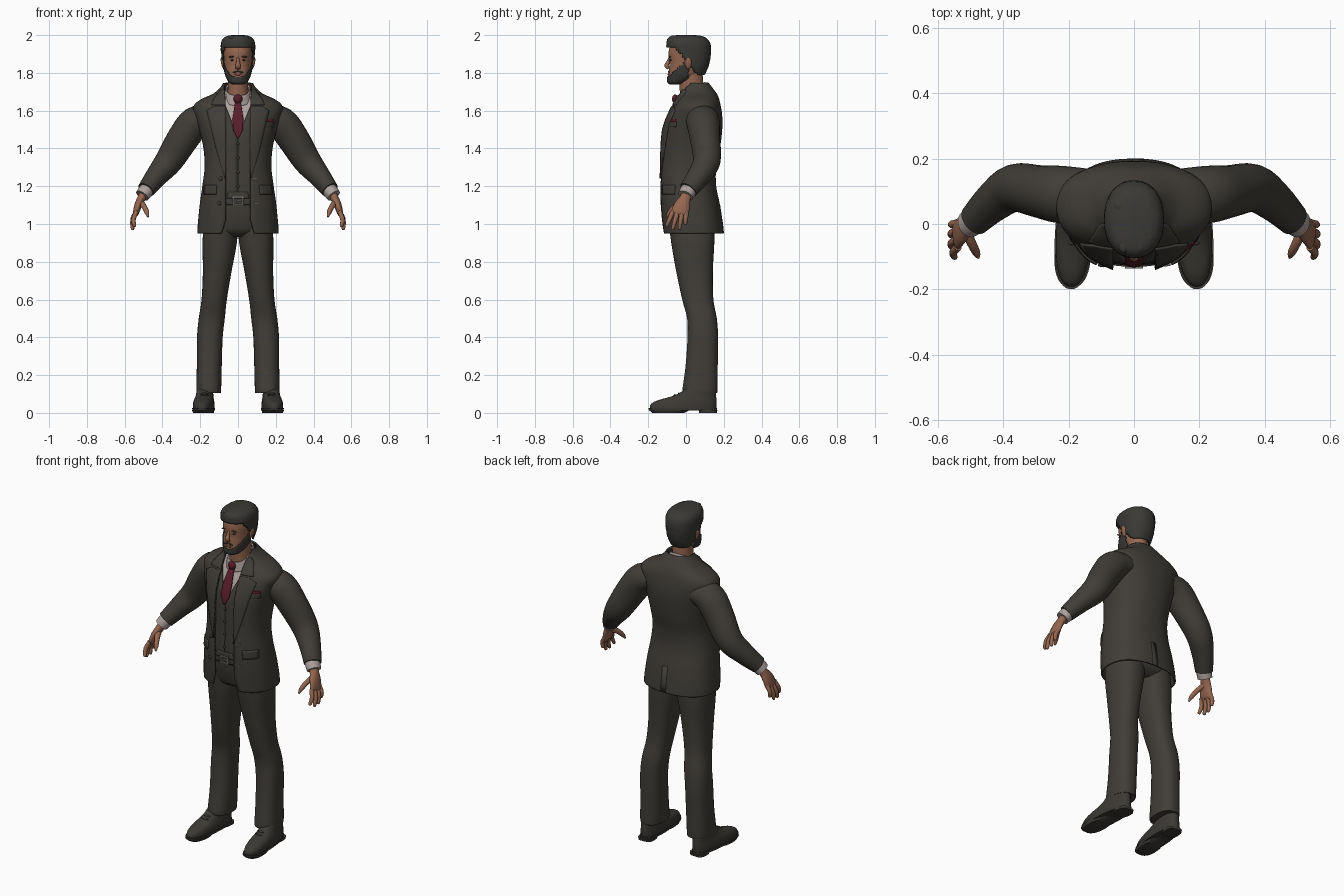
import bpy, bmesh, math, random
from mathutils import Vector, Matrix

if "Cube" in bpy.data.objects:
    bpy.data.objects.remove(bpy.data.objects["Cube"])
random.seed(3)

def mat(name, c):
    m = bpy.data.materials.new(name)
    m.diffuse_color = (*c, 1)
    m.use_nodes = True
    m.node_tree.nodes["Principled BSDF"].inputs["Base Color"].default_value = m.diffuse_color
    return m

SUIT = mat("charcoal_wool", (0.052, 0.047, 0.039))
SHOE = mat("dark_leather", (0.045, 0.041, 0.035))
HAIR = mat("dark_hair", (0.042, 0.041, 0.037))
SKIN = mat("skin", (0.30, 0.135, 0.08))
LIP = mat("lips", (0.22, 0.085, 0.06))
SHIRT = mat("shirt", (0.42, 0.36, 0.34))
TIE = mat("burgundy", (0.10, 0.012, 0.025))
METAL = mat("grey_metal", (0.18, 0.18, 0.17))

def finish(name, bm, m, mirror=False, thick=0):
    bmesh.ops.recalc_face_normals(bm, faces=bm.faces)
    me = bpy.data.meshes.new(name)
    bm.to_mesh(me)
    bm.free()
    me.materials.append(m)
    ob = bpy.data.objects.new(name, me)
    bpy.context.collection.objects.link(ob)
    if thick:
        s = ob.modifiers.new("thickness", 'SOLIDIFY')
        s.thickness, s.offset = thick, 0
    if mirror:
        ob.modifiers.new("mirror", 'MIRROR')
    return ob

def dense(rows, m=4):
    """Smoothly interpolate rows of numbers."""
    out = []
    for i in range(len(rows) - 1):
        p = [rows[max(0, min(len(rows) - 1, i + k))] for k in (-1, 0, 1, 2)]
        for j in range(m):
            t = j / m
            out.append(tuple(0.5 * (2*b + (c-a)*t + (2*a-5*b+4*c-d)*t*t + (3*b-a-3*c+d)*t**3)
                             for a, b, c, d in zip(*p)))
    return out + [tuple(rows[-1])]

def skin_rings(bm, rings, closed, cap):
    vs = [[bm.verts.new(p) for p in r] for r in rings]
    n = len(vs[0])
    for a, b in zip(vs, vs[1:]):
        for i in range(n if closed else n - 1):
            k = (i + 1) % n
            bm.faces.new((a[i], a[k], b[k], b[i]))
    if cap:
        bm.faces.new(vs[0])
        bm.faces.new(vs[-1])

def spow(v, e):
    return math.copysign(abs(v) ** e, v)

def loft(name, rows, m, e=0.85, n=40, gap=None, tilt=0, keep=None, mirror=False, thick=0, sub=4, rough=0):
    """Stack of horizontal rings (z, cx, rx, y_front, y_back); gap(z) opens the front."""
    rings = []
    for z, cx, rx, yf, yb in dense(rows, sub):
        g = max(0.0005, min(0.93, gap(z) / rx)) if gap else 0
        t0 = math.asin(g ** (1 / e)) if gap else 0
        yc, ry, ring = (yf + yb) / 2, (yb - yf) / 2, []
        for i in range(n):
            t = t0 + (2 * math.pi - 2 * t0) * i / (n - 1 if gap else n)
            q = 1 + random.uniform(-rough, rough)
            y = -ry * spow(math.cos(t), e) * q
            ring.append((cx + rx * q * spow(math.sin(t), e), yc + y, z + tilt * y))
        rings.append(ring)
    bm = bmesh.new()
    skin_rings(bm, rings, not gap, not gap)
    if keep:
        bad = [f for f in bm.faces if not keep(f.calc_center_median())]
        bmesh.ops.delete(bm, geom=bad, context='FACES')
    return finish(name, bm, m, mirror, thick)

def tube(name, rows, m, n=20, sub=4, mirror=True):
    """Swept tube through (x, y, z, radius, radius along y)."""
    d, rings = dense(rows, sub), []
    for i, r in enumerate(d):
        t = (Vector(d[min(i+1, len(d)-1)][:3]) - Vector(d[max(i-1, 0)][:3])).normalized()
        v = (Vector((0, 1, 0)) - t * t.y).normalized()
        u = t.cross(v)
        rings.append([Vector(r[:3]) + u * r[3] * math.cos(a) + v * r[4] * math.sin(a)
                      for a in (2 * math.pi * k / n for k in range(n))])
    bm = bmesh.new()
    skin_rings(bm, rings, True, True)
    return finish(name, bm, m, mirror)

def ball(name, loc, scale, m, mirror=False, rot=0):
    bm = bmesh.new()
    mx = Matrix.Translation(loc) @ Matrix.Rotation(rot, 4, 'Y') @ Matrix.Diagonal((*scale, 1))
    bmesh.ops.create_uvsphere(bm, u_segments=18, v_segments=10, radius=1, matrix=mx)
    return finish(name, bm, m, mirror)

# ---- Jacket, waistcoat and shirt share one torso profile ----
TORSO = [(.95, 0, .210, -.120, .195), (1.0, 0, .208, -.125, .190), (1.1, 0, .198, -.133, .175),
         (1.2, 0, .184, -.135, .155), (1.3, 0, .172, -.132, .155), (1.4, 0, .178, -.130, .175),
         (1.5, 0, .200, -.120, .187), (1.57, 0, .222, -.095, .187), (1.62, 0, .232, -.070, .180),
         (1.655, 0, .195, -.050, .172), (1.685, 0, .130, -.035, .160), (1.72, 0, .090, -.025, .135),
         (1.745, 0, .075, -.010, .115)]
FINE = dense(TORSO, 6)

def front(x, z, off):
    """Point on the front of the torso."""
    for a, b in zip(FINE, FINE[1:]):
        if z <= b[0]:
            break
    t = (z - a[0]) / (b[0] - a[0])
    _, _, rx, yf, yb = (p + (q - p) * t for p, q in zip(a, b))
    s = min(0.99, abs(x) / rx) ** (1 / .85)
    return (x, (yf + yb) / 2 - (yb - yf) / 2 * math.sqrt(1 - s * s) ** .85 - off, z)

def panel(name, rows, m, off, mirror=False, thick=.008, sub=4):
    """Cloth piece lying on the torso: rows of (z, x0, x1[, z shift across])."""
    bm = bmesh.new()
    rings = []
    for i in range(len(rows) - 1):
        for j in range(sub + (i == len(rows) - 2)):
            z, a, b = (p + (q - p) * j / sub for p, q in zip(rows[i], rows[i + 1]))
            rings.append([front(a + (b - a) * k / 6, z, off) for k in range(7)])
    skin_rings(bm, rings, False, False)
    return finish(name, bm, m, mirror, thick)

def inset(d, a, b):
    return [(z, c, rx - d, yf + d, yb - d) for z, c, rx, yf, yb in TORSO[a:b]]

def jacket_gap(z):
    return .065 + max(0, 1.02 - z) * .3 + max(0, z - 1.62) * .08

loft("jacket", TORSO, SUIT, gap=jacket_gap, n=56, thick=.01)
loft("waistcoat", inset(.012, 2, 11), SUIT, gap=lambda z: max(0, (z - 1.46) * .4), n=56, thick=.008)
loft("shirt_body", inset(.02, 2, 11), SHIRT)
loft("shirt_collar", [(1.665, 0, .072, -.050, .105), (1.69, 0, .066, -.048, .102), (1.715, 0, .060, -.045, .096)],
     SHIRT, tilt=.5, gap=lambda z: .006, thick=.008)
panel("lapel", [(1.24, .064, .068), (1.40, .064, .115), (1.60, .064, .165), (1.622, .064, .125)], SUIT, .008, True)
panel("collar_leaf", [(1.63, .066, .14), (1.655, .067, .13), (1.685, .069, .11), (1.71, .07, .088)], SUIT, .008, True)
panel("hip_pocket_flap", [(1.155, .115, .178), (1.205, .112, .174)], SUIT, .007, True, .012)
panel("breast_pocket", [(1.515, .135, .185), (1.54, .135, .187)], SUIT, .006)
panel("pocket_square", [(1.54, .138, .186), (1.556, .142, .184)], TIE, .006)
panel("back_waist_tie", [(1.135, -.062, .062), (1.17, -.05, .05)], SUIT, -.008)
panel("necktie", [(1.455, -.004, .004), (1.5, -.027, .027), (1.56, -.028, .028), (1.645, -.015, .015)], TIE, .002)
ball("tie_knot", (0, -.058, 1.662), (.024, .016, .024), TIE)
for i in range(4):
    ball("waistcoat_button", front(0, 1.2 + i * .075, -.006), (.008, .005, .008), SHOE)
for x, z in ((-.092, 1.24), (-.1, 1.11)):
    ball("jacket_button", front(x, z, .006), (.011, .006, .011), SHOE)
    bm = bmesh.new()
    bmesh.ops.create_cube(bm, size=1, matrix=Matrix.Translation(front(-x, z, .006)) @ Matrix.Diagonal((.022, .006, .004, 1)))
    finish("buttonhole", bm, METAL)
# back vent
bm = bmesh.new()
skin_rings(bm, [[(x, yb + .004, z) for x in (-.004, .03)] for z, yb in ((.952, .193), (1.0, .188), (1.1, .173))], False, False)
finish("back_vent", bm, SUIT, thick=.008)

# ---- Sleeves, cuffs and hands ----
tube("sleeve", [(.15, .085, 1.56, .07, .085), (.225, .09, 1.538, .085, .088), (.29, .1, 1.455, .084, .08),
                (.365, .11, 1.335, .074, .073), (.43, .068, 1.255, .059, .062), (.488, .012, 1.18, .046, .05)], SUIT, 28)
tube("shirt_cuff", [(.47, .03, 1.2, .038, .042), (.488, .012, 1.176, .04, .044), (.507, -.002, 1.15, .038, .042)], SHIRT)
tube("palm", [(.492, .01, 1.17, .024, .03), (.512, -.005, 1.135, .022, .03), (.528, -.02, 1.1, .02, .042),
              (.54, -.032, 1.06, .016, .046), (.543, -.036, 1.045, .008, .04)], SKIN)
for name, k, tip in (("index_finger", -.070, (.548, -.104, .985)), ("middle_finger", -.045, (.558, -.072, .968)),
                     ("ring_finger", -.021, (.558, -.036, .97)), ("little_finger", .002, (.555, -.004, .995))):
    a, b = Vector((.538, k, 1.065)), Vector(tip)
    c = (a + b) / 2 + Vector((.01, 0, 0))
    tube(name, [(*a, .012, .013), (*c, .012, .012), (*(b + (c - b) * .15), .009, .009), (*b, .003, .003)], SKIN, 12)
tube("thumb", [(.515, -.02, 1.115, .016, .018), (.496, -.06, 1.09, .014, .015), (.482, -.088, 1.06, .012, .012),
               (.476, -.103, 1.037, .004, .004)], SKIN, 12)

# ---- Trousers, belt and shoes ----
loft("trouser_seat", [(.93, 0, .10, -.04, .11), (.96, 0, .165, -.085, .15), (1.02, 0, .18, -.105, .165),
                      (1.08, 0, .175, -.115, .15), (1.13, 0, .165, -.118, .13)], SUIT)
loft("trouser_leg", [(.105, .155, .064, -.015, .165), (.13, .155, .066, -.018, .167), (.25, .152, .066, -.002, .168),
                     (.4, .149, .068, .008, .17), (.5, .139, .069, .006, .163), (.6, .126, .067, -.02, .145),
                     (.75, .110, .076, -.052, .142), (.9, .097, .091, -.078, .15), (1.0, .09, .09, -.09, .15)],
     SUIT, mirror=True)
loft("belt", [(1.105, 0, .172, -.126, .145), (1.14, 0, .17, -.126, .14)], SHOE)
bm = bmesh.new()
for x, z, w, h in ((-.024, 1.123, .008, .044), (.024, 1.123, .008, .044), (0, 1.142, .048, .008),
                   (0, 1.104, .048, .008), (.004, 1.123, .03, .006)):
    bmesh.ops.create_cube(bm, size=1, matrix=Matrix.Translation((x, -.13, z)) @ Matrix.Diagonal((w, .012, h, 1)))
finish("belt_buckle", bm, METAL)
TOE = Matrix.Translation((.175, .08, 0)) @ Matrix.Rotation(math.radians(4), 4, 'Z')
for ob in (loft("shoe_upper", [(.02, 0, .055, -.272, .08), (.045, 0, .055, -.268, .082), (.065, 0, .052, -.235, .082),
                               (.085, 0, .047, -.165, .08), (.105, 0, .044, -.115, .078), (.14, 0, .04, -.07, .07)], SHOE),
           loft("shoe_sole", [(.012, 0, .057, -.276, .083), (.026, 0, .059, -.28, .085)], SHOE, sub=1),
           loft("shoe_heel", [(0, 0, .045, -.01, .083), (.014, 0, .046, -.012, .085)], SHOE, .6, sub=1),
           loft("shoe_tread", [(0, 0, .05, -.26, -.09), (.014, 0, .056, -.276, -.06)], SHOE, sub=1)):
    ob.data.transform(TOE)
    ob.modifiers.new("mirror", 'MIRROR')
for i in range(3):
    ball("shoe_lace", (.178, -.015 - .022 * i, .111 - .009 * i), (.022, .006, .006), SHOE, True)

# ---- Head ----
HEAD = [(1.742, 0, .024, -.082, -.03), (1.752, 0, .042, -.092, .0), (1.78, 0, .058, -.094, .06),
        (1.81, 0, .067, -.091, .085), (1.85, 0, .073, -.088, .105), (1.90, 0, .076, -.093, .115),
        (1.94, 0, .074, -.085, .11), (1.97, 0, .06, -.065, .09), (1.985, 0, .03, -.03, .05)]
loft("neck", [(1.66, 0, .06, -.03, .1), (1.72, 0, .054, -.034, .092), (1.80, 0, .055, -.04, .088)], SKIN, 1)
loft("head", HEAD, SKIN, .92)
loft("beard", [(z, c, rx + .004, yf - .004, yb) for z, c, rx, yf, yb in HEAD[:6]], HAIR, .92, 64, sub=6, thick=.006,
     keep=lambda p: p.y < .012 and p.z < 1.779 + (p.y + .095) * .9)
loft("hair", [(1.785, 0, .066, -.08, .092), (1.84, 0, .079, -.09, .117), (1.9, 0, .085, -.097, .128),
              (1.95, 0, .087, -.1, .126), (1.978, 0, .077, -.094, .108), (1.992, 0, .055, -.075, .08),
              (1.997, 0, .02, -.03, .03)], HAIR, .9, 64, sub=6, thick=.008, rough=.012,
     keep=lambda p: p.z > max(1.795, min(1.937, 1.937 - (p.y + .06) * 1.2)))
for i in range(12):
    ball("hair_tuft", (random.uniform(-.05, .05), random.uniform(-.075, .06), 1.984), (.017, .022, .013), HAIR,
         rot=random.uniform(-.5, .5))
ball("ear", (.081, .012, 1.852), (.009, .018, .032), SKIN, True, .2)
tube("nose", [(0, -.084, 1.885, .006, .006), (0, -.094, 1.86, .009, .009), (0, -.103, 1.838, .014, .012),
              (0, -.092, 1.822, .012, .006)], SKIN, 14, mirror=False)
ball("eye", (.03, -.081, 1.868), (.011, .006, .005), HAIR, True)
ball("eyebrow", (.031, -.085, 1.886), (.018, .006, .004), HAIR, True, .1)
ball("moustache", (.013, -.09, 1.806), (.017, .006, .004), HAIR, True, .25)
ball("mouth", (0, -.091, 1.792), (.02, .006, .006), LIP)

# ---- Smooth shading with sharp edges kept ----
for ob in bpy.context.scene.objects:
    ob.select_set(True)
    bpy.context.view_layer.objects.active = ob
bpy.ops.object.shade_smooth_by_angle(angle=math.radians(45))
